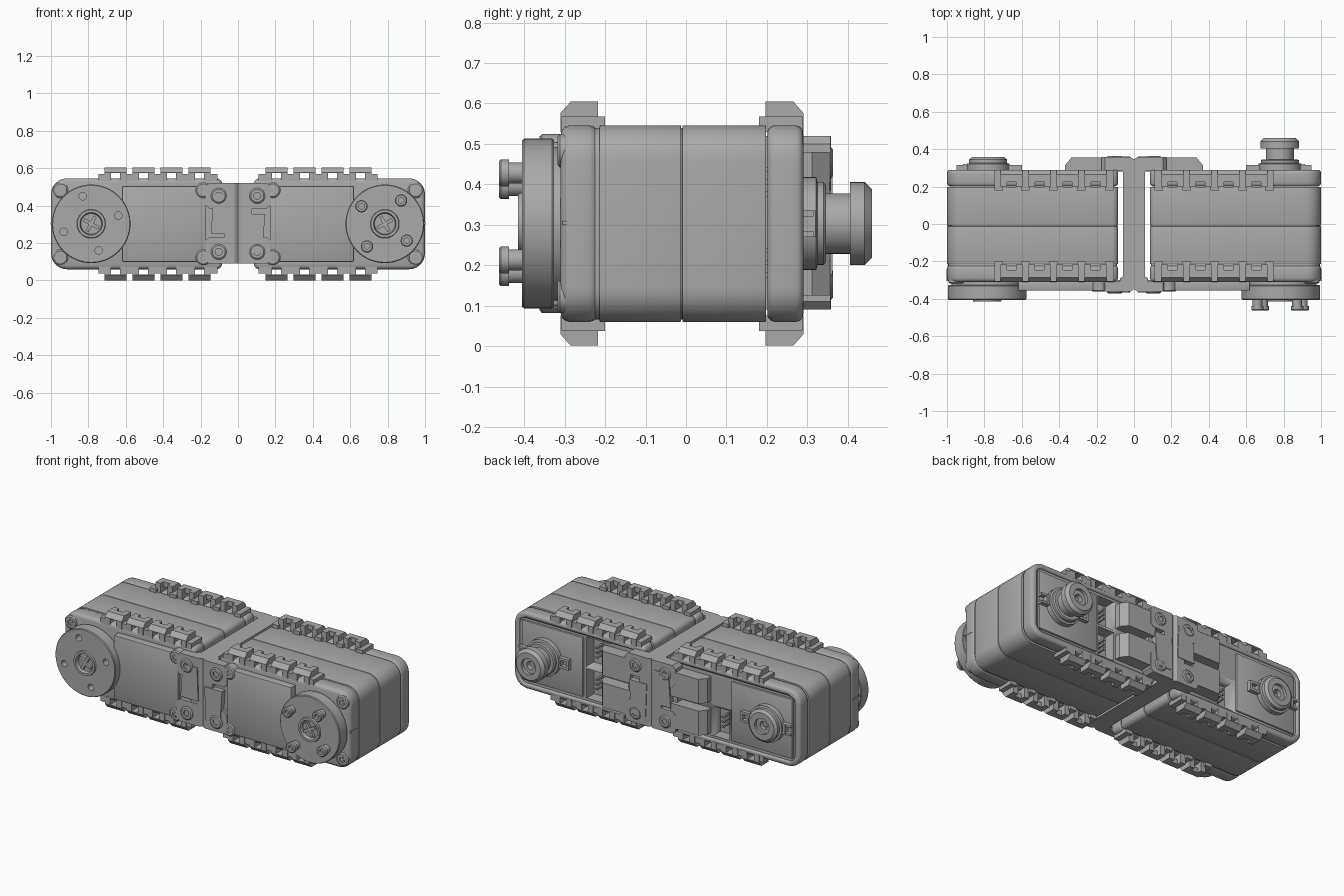
import bpy, bmesh, math
from mathutils import Vector, Matrix

if "Cube" in bpy.data.objects:
    bpy.data.objects.remove(bpy.data.objects["Cube"])

grey = bpy.data.materials.new("mid_grey")
grey.use_nodes = True
grey.diffuse_color = (0.4, 0.4, 0.4, 1)
grey.node_tree.nodes["Principled BSDF"].inputs["Base Color"].default_value = (0.4, 0.4, 0.4, 1)
ZC = 0.303          # mid height
YC = -0.01          # mid depth of the housings


class Part:
    """Collects primitives into one mesh; s mirrors them in x."""

    def __init__(self, s=1):
        self.bm, self.s = bmesh.new(), s

    def prism(self, pts, a, b, axis="y"):
        """Extrude a polygon: (x, z) along y, (y, z) along x, (x, y) along z."""
        place = {"y": lambda p, t: (p[0], t, p[1]), "x": lambda p, t: (t, p[0], p[1]),
                 "z": lambda p, t: (p[0], p[1], t)}[axis]
        lo, hi = ([self.bm.verts.new(place(p, t)) for p in pts] for t in (a, b))
        self.bm.faces.new(lo)
        self.bm.faces.new(hi[::-1])
        for i in range(len(pts)):
            self.bm.faces.new((lo[i - 1], hi[i - 1], hi[i], lo[i]))

    def box(self, x, y, z):
        self.prism([(x[0], z[0]), (x[1], z[0]), (x[1], z[1]), (x[0], z[1])], *y)

    def lathe(self, x, z, profile, n=32):
        """Turn (radius, y) points around a y axis through x, z."""
        rings = []
        for r, y in profile:
            if r == 0:
                rings.append([self.bm.verts.new((x, y, z))] * n)
            else:
                rings.append([self.bm.verts.new((x + r * math.cos(t), y, z + r * math.sin(t)))
                              for t in (math.tau * i / n for i in range(n))])
        for a, b in zip(rings, rings[1:]):
            for i in range(n):
                self.bm.faces.new(dict.fromkeys((a[i - 1], a[i], b[i], b[i - 1])))

    def screw(self, x, z, y0, y1, r=0.035):
        """Socket head screw from y0 to its visible end y1."""
        d = math.copysign(1, y1 - y0)
        self.lathe(x, z, [(0, y0), (r, y0), (r, y1 - d * 0.006), (r * 0.82, y1),
                          (r * 0.45, y1), (r * 0.45, y1 - d * 0.02), (0, y1 - d * 0.02)], 18)

    def cross(self, x, z, y, r):
        """Cross shaped screw drive."""
        for a in (0.5, 0.5 + math.pi / 2):
            u, v = Vector((math.cos(a), math.sin(a))) * r, Vector((-math.sin(a), math.cos(a))) * r * 0.2
            c = Vector((x, z))
            self.prism([c + u + v, c - u + v, c - u - v, c + u - v], *y)

    def finish(self, name, bevel=0, segments=2):
        bm = self.bm
        bmesh.ops.recalc_face_normals(bm, faces=bm.faces)
        if bevel:
            edges = [e for e in bm.edges if e.calc_face_angle(0) > 0.6]
            bmesh.ops.bevel(bm, geom=edges, offset=bevel, segments=segments, profile=0.5,
                            affect="EDGES", clamp_overlap=True)
        bm.transform(Matrix.Diagonal((self.s, 1, 1, 1)))
        bmesh.ops.recalc_face_normals(bm, faces=bm.faces)
        me = bpy.data.meshes.new(name)
        bm.to_mesh(me)
        bm.free()
        me.shade_smooth()
        me.set_sharp_from_angle(angle=math.radians(32))
        me.materials.append(grey)
        ob = bpy.data.objects.new(name, me)
        bpy.context.collection.objects.link(ob)
        return ob


def cut(target, cutter):
    cutter.hide_render = True
    cutter.hide_viewport = True
    m = target.modifiers.new("cut", "BOOLEAN")
    m.operation, m.object, m.solver = "DIFFERENCE", cutter, "EXACT"


def outline(inset=0.0):
    """Housing outline in x, z: wide radius on the outer end, tight on the inner."""
    pts = []
    for cx, top, r, start in ((1, 1, 0.085, 0), (0.085, 1, 0.03, 90), (0.085, 0, 0.03, 180), (1, 0, 0.085, 270)):
        r = max(r - inset, 0.01)
        x = cx - inset - r if cx == 1 else cx + inset + r
        z = 0.546 - inset - r if top else 0.06 + inset + r
        for i in range(7):
            t = math.radians(start + 15 * i)
            pts.append((x + r * math.cos(t), z + r * math.sin(t)))
    return pts


for s, side in ((1, "left"), (-1, "right")):
    # Housing: core with four shell sections separated by fine seams
    p = Part(s)
    p.prism(outline(0.006), -0.29, 0.19)
    p.finish(side + "_core")
    for name, a, b, bev in (("front_shell", -0.31, -0.217, 0.022), ("front_middle", -0.214, -0.012, 0.003),
                            ("back_middle", -0.009, 0.198, 0.003), ("back_shell", 0.201, 0.29, 0.018)):
        p = Part(s)
        p.prism(outline(), a, b)
        shell = p.finish(f"{side}_{name}", bev, 3)
    # Back recess and connector slots
    p = Part(s)
    p.prism(outline(0.035), 0.278, 0.4)
    cut(shell, p.finish(side + "_recess_cutter"))
    p = Part(s)
    for z in ((0.11, 0.295), (0.311, 0.495)):
        p.box((0.385, 0.5), (0.205, 0.4), z)
    cut(shell, p.finish(side + "_slot_cutter"))
    p = Part(s)
    for z in (0.17, 0.2, 0.23, 0.37, 0.4, 0.43):
        p.box((0.435, 0.448), (0.19, 0.265), (z, z + 0.012))
    p.finish(side + "_connector_pins")

    # Front cover plate, corner screws and side mark
    p = Part(s)
    p.box((0.17, 0.62), (-0.356, -0.3), (0.1, 0.505))
    p.finish(side + "_front_cover", 0.006)
    p = Part(s)
    for x in (0.95, 0.185):
        for z in (ZC - 0.18, ZC + 0.18):
            y = -0.318 if x > 0.5 else -0.362
            p.screw(x, z, -0.25, y, 0.042)
            p.cross(x, z, (y + 0.019, y + 0.004), 0.026)
    p.box((0.95, 1.002), (-0.305, -0.24), (0.299, 0.309))
    p.finish(side + "_corner_screws")

    # Output disc with raised hub
    p = Part(s)
    p.lathe(0.785, ZC, [(0, -0.3), (0.19, -0.3), (0.19, -0.327), (0.207, -0.327), (0.21, -0.331),
                        (0.21, -0.4), (0.206, -0.405), (0.077, -0.405), (0.074, -0.415),
                        (0.06, -0.415), (0.055, -0.392), (0, -0.392)], 64)
    horn = p.finish(side + "_output_disc")
    p = Part(s)
    p.cross(0.785, ZC, (-0.395, -0.41), 0.046)
    p.finish(side + "_hub_screw")
    holes = ((0.66, 0.397), (0.872, 0.428), (0.69, 0.182), (0.902, 0.213))
    p = Part(s)
    if s == 1:
        for x, z in holes:
            p.lathe(x, z, [(0, -0.39), (0.026, -0.39), (0.026, -0.438), (0.033, -0.438), (0.033, -0.458),
                           (0.028, -0.463), (0.015, -0.463), (0.015, -0.445), (0, -0.445)], 20)
        p.finish("disc_screws")
    else:
        for x, z in ((0.83, 0.45), (0.64, 0.347), (0.932, 0.26), (0.745, 0.16)):
            p.lathe(x, z, [(0, -0.36), (0.02, -0.36), (0.02, -0.45), (0, -0.45)], 20)
        cut(horn, p.finish("disc_hole_cutter"))

    # Back panel, idler hub, retaining clip and small port
    p = Part(s)
    p.box((0.52, 0.945), (0.26, 0.29), (0.115, 0.49))
    p.finish(side + "_back_panel", 0.004)
    p = Part(s)
    p.box((0.61, 0.95), (0.28, 0.315), (0.27, 0.285))
    p.box((0.61, 0.95), (0.28, 0.315), (0.32, 0.335))
    p.box((0.9, 0.915), (0.28, 0.32), (0.27, 0.335))
    for x in (0.6, 0.655):
        p.box((x, x + 0.015), (0.28, 0.315), (0.27, 0.335))
    p.finish(side + "_idler_clip")
    base = [(0, 0.27), (0.115, 0.27), (0.115, 0.322), (0.102, 0.325)]
    if s == 1:
        rim = [(0.102, 0.34), (0.095, 0.346), (0.075, 0.346), (0.075, 0.405), (0.103, 0.405),
               (0.103, 0.442), (0.085, 0.46), (0.05, 0.46), (0.05, 0.44), (0.025, 0.44), (0.025, 0.41), (0, 0.41)]
    else:
        rim = [(0.102, 0.345), (0.085, 0.358), (0.05, 0.358), (0.05, 0.34), (0.025, 0.34), (0.025, 0.31), (0, 0.31)]
    p = Part(s)
    p.lathe(0.78, ZC, base + rim, 40)
    p.finish(side + "_idler_knob")

    # Mounting clips along the four long edges
    p = Part(s)
    for back in (False, True):
        for low in (False, True):
            fy = lambda y: 2 * YC - y if back else y
            fz = lambda z: 2 * ZC - z if low else z
            for k in range(4):
                c = 0.205 + 0.15 * k
                hook = [(-0.31, 0.53), (-0.31, 0.577), (-0.285, 0.605), (-0.217, 0.605), (-0.217, 0.53)]
                bar = [(-0.31, 0.574), (-0.31, 0.577), (-0.285, 0.605), (-0.245, 0.605), (-0.245, 0.574)]
                for pts, a, b in ((hook, -0.059, -0.024), (hook, 0.024, 0.059), (bar, -0.03, 0.03)):
                    p.prism([(fy(y), fz(z)) for y, z in pts], c + a, c + b, "x")
                # low bridge to the next clip
                p.box((c - 0.095, c - 0.05), (fy(-0.308), fy(-0.2)), (fz(0.53), fz(0.568)))
            p.box((0.7, 0.745), (fy(-0.308), fy(-0.2)), (fz(0.53), fz(0.568)))
    p.finish(side + "_mounting_clips")

    # Centre bracket half: web, pierced flanges and flared bend
    p = Part(s)
    web = [(0, -0.348), (0.018, -0.36), (0.075, -0.36), (0.075, -0.29), (0.058, -0.28),
           (0.058, 0.28), (0.075, 0.29), (0.075, 0.358), (0.018, 0.358), (0, 0.346)]
    p.prism(web, 0.09, 0.52, "z")
    p.finish(side + "_bracket_web")
    p = Part(s)
    for y in ((-0.362, -0.305), (0.285, 0.357)):
        for z in ((0.09, 0.23), (0.385, 0.52)):
            x = 0.155
            p.prism([(0.03, z[0]), (x, z[0]), (x + 0.02, z[0] + 0.02), (x + 0.02, z[1] - 0.02),
                     (x, z[1]), (0.03, z[1])], *y)
    p.box((0.03, 0.17), (-0.335, -0.3), (0.2, 0.4))
    p.box((0.03, 0.17), (0.28, 0.33), (0.2, 0.4))
    p.finish(side + "_bracket_flanges")
    p = Part(s)
    tab = [(0.022, 0.25), (0.145, 0.25), (0.13, 0.46), (0.03, 0.46)]
    if s == 1:
        tab = [(x, 2 * ZC - z) for x, z in tab]
    p.prism(tab, -0.367, -0.33)
    p.prism(tab, 0.32, 0.362)
    p.finish(side + "_bracket_tongues")
    p = Part(s)
    for z in (ZC - 0.15, ZC + 0.15):
        p.screw(0.103, z, -0.33, -0.372, 0.042)
        p.screw(0.103, z, 0.33, 0.364, 0.04)
    p.finish(side + "_bracket_screws")

    # Rear arms with sloping tips
    p = Part(s)
    for z in ((0.125, 0.28), (0.326, 0.48)):
        p.prism([(0.14, 0.26), (0.37, 0.26), (0.37, 0.312), (0.335, 0.355), (0.14, 0.355)], *z, "z")
    p.finish(side + "_rear_arms")
